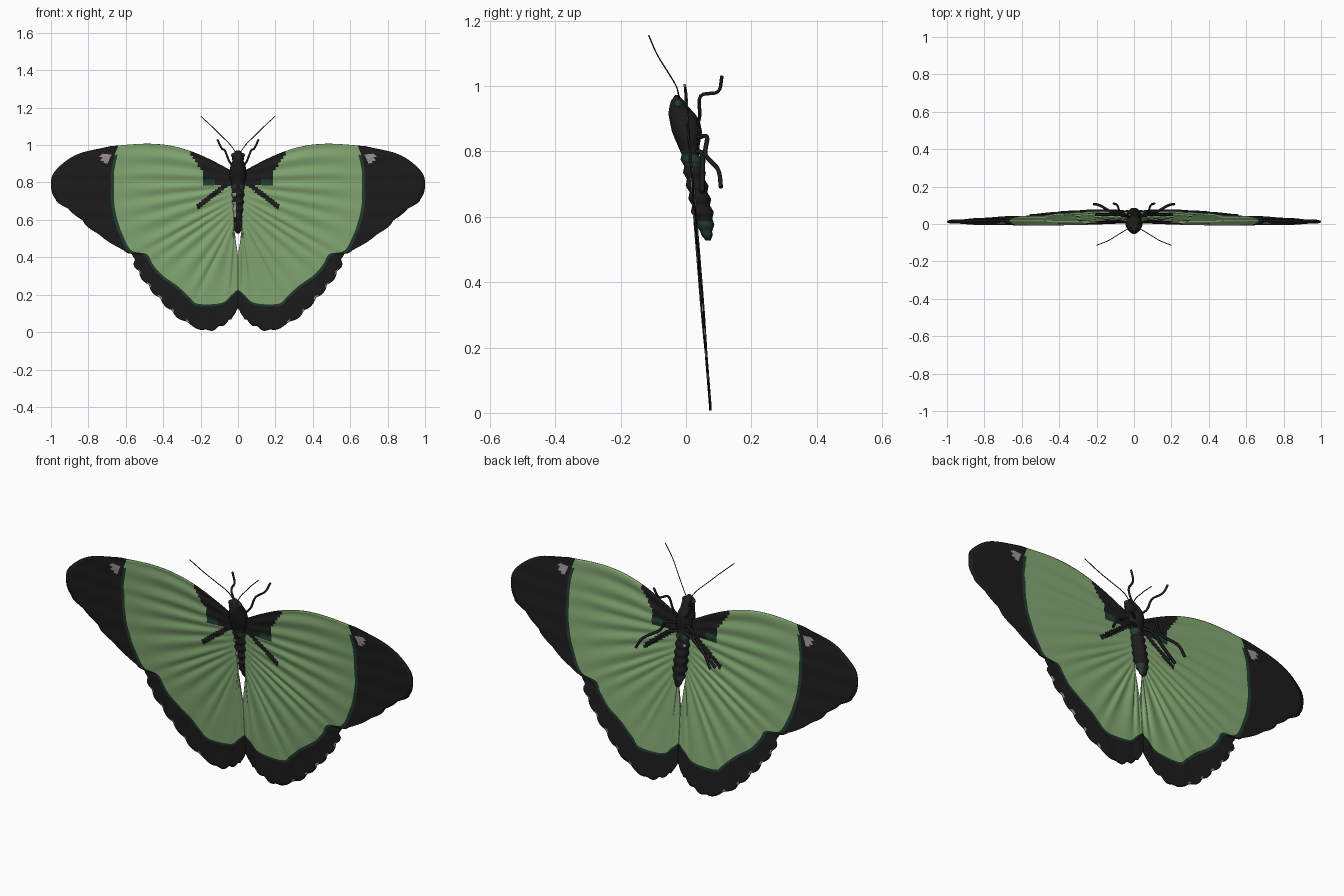
import bpy, math
from mathutils import Vector

if "Cube" in bpy.data.objects:
    bpy.data.objects.remove(bpy.data.objects["Cube"])

def mat(name, rgb):
    m = bpy.data.materials.new(name)
    m.diffuse_color = (*rgb, 1)
    m.use_nodes = True
    m.node_tree.nodes["Principled BSDF"].inputs["Base Color"].default_value = m.diffuse_color
    return m

MATS = [mat("leaf green", (.235, .405, .175)), mat("soft black", (.012, .012, .012)),
        mat("dark green", (.016, .045, .03)), mat("pale pink grey", (.36, .30, .30))]
GREEN, BLACK, DARK, PALE = range(4)

def make(name, verts, faces, mats):
    me = bpy.data.meshes.new(name)
    me.from_pydata(verts, [], faces)
    for m in MATS:
        me.materials.append(m)
    for p, i in zip(me.polygons, mats):
        p.material_index = i
        p.use_smooth = True
    ob = bpy.data.objects.new(name, me)
    bpy.context.collection.objects.link(ob)
    return ob

def spline(pts, u):
    """Catmull-Rom point at index position u."""
    i = min(int(u), len(pts) - 2)
    f = u - i
    p1, p2 = Vector(pts[i]), Vector(pts[i + 1])
    p0 = Vector(pts[i - 1]) if i else 2 * p1 - p2
    p3 = Vector(pts[i + 2]) if i + 2 < len(pts) else 2 * p2 - p1
    return .5 * (2 * p1 + (p2 - p0) * f + (2 * p0 - 5 * p1 + 4 * p2 - p3) * f * f
                 + (3 * p1 - p0 - 3 * p2 + p3) * f ** 3)

# wing lines in (x, z): body side, edge of the green field, outer rim
ROOT = [(.03 - .01 * i / 15, .86 - .31 * i / 15) for i in range(16)] + [(0, .40)]
FIELD = [(.64, .997), (.665, .93), (.68, .85), (.68, .79), (.68, .70), (.665, .61),
         (.635, .52), (.585, .43), (.50, .41), (.47, .36), (.42, .30), (.33, .235),
         (.27, .18), (.22, .14), (.09, .145), (.035, .19), (0, .225)]
RIM = [(.68, .994), (.86, .95), (.975, .865), (1, .79), (.975, .71), (.87, .63),
       (.77, .54), (.61, .435), (.56, .415), (.545, .345), (.48, .25), (.40, .16),
       (.31, .075), (.18, .012), (.09, .035), (.03, .08), (0, .13)]
SUB, NG, NB = 8, 40, 10
TS = [i / NG * .974 for i in range(NG + 1)] + [1]

def seg_dist(p, a, b):
    a, b = Vector(a), Vector(b)
    f = max(0, min(1, (p - a).dot(b - a) / (b - a).length_squared))
    return (p - a - (b - a) * f).length

def wing_colour(p, u, j):
    if j > NG:                                    # black border with pale marks
        if (p - Vector((.705, .93))).length < .027:
            return PALE
        notch = abs(math.sin(math.pi * u * 1.3)) < .35
        return PALE if j == NG + NB and 8.6 < u < 13 and notch else BLACK
    if p.y > .785 and p.x < .19 + .07 * max(0, min(1, (p.y - .86) / .1)):
        return DARK if p.x > .12 and p.y < .82 else BLACK
    if seg_dist(p, (.06, .79), (.21, .675)) < .013:
        return BLACK
    return DARK if j == NG and u > .8 else GREEN

def wing(name, side):
    rows, us = [], [k / SUB for k in range(16 * SUB + 1)]
    for u in us:
        a, b, c = (spline(l, u) for l in (ROOT, FIELD, RIM))
        if 4 < u < 15:                            # scalloped rim
            c += (c - b).normalized() * .013 * (abs(math.sin(math.pi * u * 1.3)) - .4)
        row = []
        for t in TS:                              # green field, bowed leading edge
            p = a.lerp(b, t)
            p.y += .062 * math.sin(math.pi * t) * max(0, 1 - u / 3)
            row.append((p, t))
        row += [(b.lerp(c, (k + 1) / NB), 1) for k in range(NB)]
        rows.append(row)
    n = len(rows[0])
    verts = []
    for u, row in zip(us, rows):                  # tilted plane with vein ripples
        for p, t in row:
            y = .08 * (1 - p.y) - .004 + .0035 * math.sin(u * 5.1) * math.sin(math.pi * min(t, .9))
            verts.append((side * max(0, p.x), y, max(0, p.y)))
    faces, cols = [], []
    for i in range(len(us) - 1):
        for j in range(n - 1):
            f = (i * n + j, i * n + j + 1, (i + 1) * n + j + 1, (i + 1) * n + j)
            mid = sum((Vector((abs(verts[k][0]), verts[k][2])) for k in f), Vector((0, 0))) / 4
            faces.append(f if side > 0 else f[::-1])
            cols.append(wing_colour(mid, us[i] + .5 / SUB, j))
    ob = make(name, verts, faces, cols)
    m = ob.modifiers.new("thickness", 'SOLIDIFY')
    m.thickness, m.offset = .006, 0

wing("right_wing", 1)
wing("left_wing", -1)

# body: rings of (z, y centre, y radius, x radius), with a segmented abdomen
rings = [(.972, -.028, .006, .008), (.955, -.026, .02, .026), (.935, -.021, .03, .033),
         (.915, -.013, .041, .030), (.89, -.003, .046, .040), (.86, .003, .046, .046),
         (.82, .008, .034, .044), (.79, .013, .026, .032)]
for i in range(1, 25):
    f = i / 25
    r = (.031 + .004 * math.sin(i * math.pi / 2)) * (1 if f < .75 else 1 - .5 * (f - .75) / .25)
    rings.append((.785 - .25 * f, .016 + .05 * f, r, r * 1.1))
rings.append((.528, .068, .008, .008))
N = 20
bv, bf, bc = [], [], []
for z, yc, ry, rx in rings:
    bv += [(rx * math.cos(2 * math.pi * k / N), yc + ry * math.sin(2 * math.pi * k / N), z) for k in range(N)]
for i in range(len(rings) - 1):
    for k in range(N):
        f = (i * N + k, i * N + (k + 1) % N, (i + 1) * N + (k + 1) % N, (i + 1) * N + k)
        x, y, z = sum((Vector(bv[q]) for q in f), Vector()) / 4
        bf.append(f[::-1])
        if .61 < z < .75 and -.03 < x < -.008 and y < .05 and math.sin(z * 60) > -.6:
            bc.append(PALE)
        elif z < .59 and abs(x) > .012 or .75 < z < .79 and abs(x) > .015:
            bc.append(DARK)
        else:
            bc.append(BLACK)
bf += [tuple(range(N)), tuple(range(len(bv) - N, len(bv)))[::-1]]
bc += [BLACK, BLACK]
make("body", bv, bf, bc)

# eyes, legs and antennae
def tube(name, pts, radius, side):
    cu = bpy.data.curves.new(name, 'CURVE')
    cu.dimensions, cu.bevel_depth, cu.bevel_resolution, cu.use_fill_caps = '3D', radius, 1, True
    sp = cu.splines.new('POLY')
    path = [spline(pts, k / 5) for k in range(5 * (len(pts) - 1) + 1)]
    sp.points.add(len(path) - 1)
    for q, p in zip(sp.points, path):
        q.co = (side * p.x, p.y, p.z, 1)
    cu.materials.append(MATS[BLACK])
    bpy.context.collection.objects.link(bpy.data.objects.new(name, cu))

for label, s in (("right", 1), ("left", -1)):
    tube(label + "_antenna", [(.012, -.02, .96), (.04, -.03, 1.0), (.09, -.06, 1.05),
                              (.14, -.09, 1.10), (.2, -.114, 1.155)], .0022, s)
    tube(label + "_front_leg", [(.02, .035, .88), (.045, .042, .91), (.07, .045, .97),
                                (.088, .098, .983), (.11, .11, 1.03)], .0055, s)
    tube(label + "_middle_leg", [(.02, .03, .84), (.07, .064, .845), (.11, .06, .79),
                                 (.18, .098, .745), (.215, .107, .69)], .007, s)
    tube(label + "_hind_leg", [(.02, .035, .80), (.07, .05, .79), (.14, .05, .73),
                               (.205, .05, .675)], .008, s)
    bpy.ops.mesh.primitive_uv_sphere_add(segments=12, ring_count=8, radius=.013,
                                         location=(s * .024, -.024, .945))
    eye = bpy.context.object
    eye.name = label + "_eye"
    eye.data.materials.append(MATS[DARK])
    eye.data.shade_smooth()
